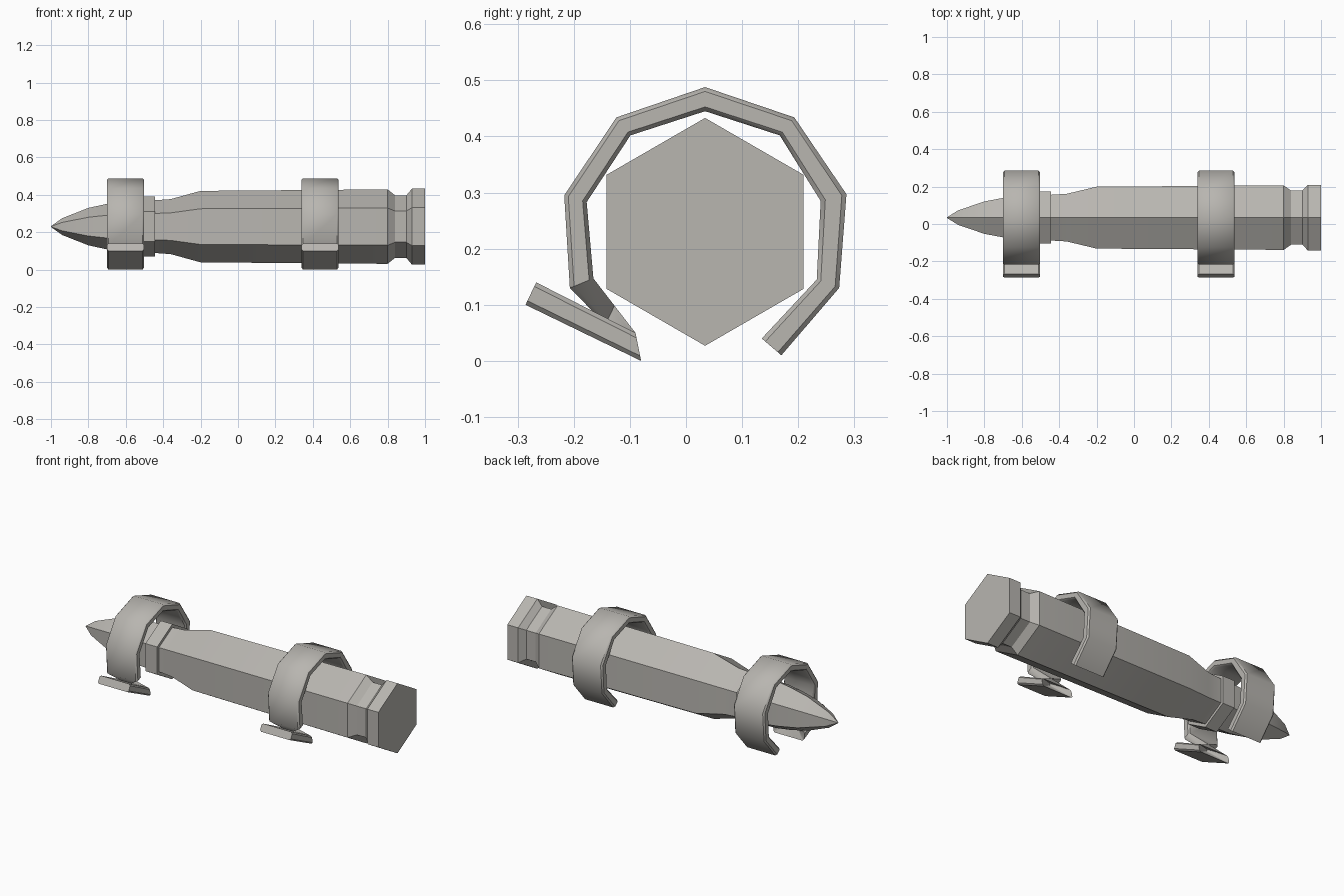
import bpy, bmesh, math

if "Cube" in bpy.data.objects:
    bpy.data.objects.remove(bpy.data.objects["Cube"])

CY, CZ = 0.034, 0.23   # axis of the round

# Dull warm metal
METAL = bpy.data.materials.new("dull_metal")
METAL.diffuse_color = (0.48, 0.465, 0.435, 1)
METAL.use_nodes = True
METAL.node_tree.nodes["Principled BSDF"].inputs["Base Color"].default_value = METAL.diffuse_color


def skin(name, rings, smooth_angle):
    """Join equal-sized rings of points with quads and cap both ends."""
    n = len(rings[0])
    verts = [p for ring in rings for p in ring]
    faces = [tuple(reversed(range(n))),
             tuple(range((len(rings) - 1) * n, len(rings) * n))]
    for i in range(len(rings) - 1):
        for j in range(n):
            k = (j + 1) % n
            faces.append((i * n + j, i * n + k, (i + 1) * n + k, (i + 1) * n + j))
    mesh = bpy.data.meshes.new(name)
    mesh.from_pydata(verts, [], faces)
    # Faces must point outward
    bm = bmesh.new()
    bm.from_mesh(mesh)
    if bm.calc_volume(signed=True) < 0:
        bmesh.ops.reverse_faces(bm, faces=bm.faces[:])
    bm.to_mesh(mesh)
    bm.free()
    # Smooth along the length, sharp at the corners
    mesh.shade_smooth()
    mesh.set_sharp_from_angle(angle=math.radians(smooth_angle))
    mesh.materials.append(METAL)
    bpy.context.collection.objects.link(bpy.data.objects.new(name, mesh))


def hex_lathe(name, profile):
    """Six-sided turned shape along x, with corners at top and bottom."""
    rings = []
    for x, r in profile:
        rings.append([(x, CY + r * math.sin(a), CZ + r * math.cos(a))
                      for a in (-i * math.pi / 3 for i in range(6))])
    skin(name, rings, 30)


# Pointed nose
hex_lathe("nose", [(-1, 0.002), (-0.94, 0.045), (-0.8, 0.1),
                   (-0.69, 0.124), (-0.6, 0.137), (-0.5, 0.14)])

# Casing with collar, shoulder, groove and rim
hex_lathe("casing", [(-0.52, 0.16), (-0.445, 0.16), (-0.445, 0.141), (-0.36, 0.147),
                     (-0.2, 0.191), (0.8, 0.199), (0.84, 0.167), (0.9, 0.167),
                     (0.93, 0.203), (1.0, 0.203)])

# Clip strap: (inner y, inner z, outer y, outer z, side factor)
# The side factor runs 1 -> 0 -> -1 where the strap twists over into the tab.
STRAP = [
    (0.135, 0.040, 0.170, 0.010, 1), (0.233, 0.145, 0.273, 0.130, 1),
    (0.240, 0.285, 0.286, 0.297, 1), (0.167, 0.402, 0.193, 0.434, 1),
    (0.034, 0.445, 0.034, 0.488, 1), (-0.099, 0.402, -0.124, 0.434, 1),
    (-0.177, 0.283, -0.217, 0.295, 1), (-0.165, 0.147, -0.207, 0.130, 1),
    (-0.1275, 0.0985, -0.1435, 0.065, 0),
    (-0.090, 0.050, -0.080, 0.000, -1), (-0.267, 0.140, -0.286, 0.100, -1),
]
HALF, BEV = 0.0985, 0.008
# Chamfered cross-section: (fraction from inner to outer, x offset)
SECTION = [(0, -HALF + BEV), (0, HALF - BEV), (0.18, HALF), (0.82, HALF),
           (1, HALF - BEV), (1, -HALF + BEV), (0.82, -HALF), (0.18, -HALF)]


def clip(name, cx):
    rings = [[(cx + s * x, iy + (oy - iy) * t, iz + (oz - iz) * t) for t, x in SECTION]
             for iy, iz, oy, oz, s in STRAP]
    skin(name, rings, 42)


clip("front_clip", -0.6015)
clip("rear_clip", 0.4385)
